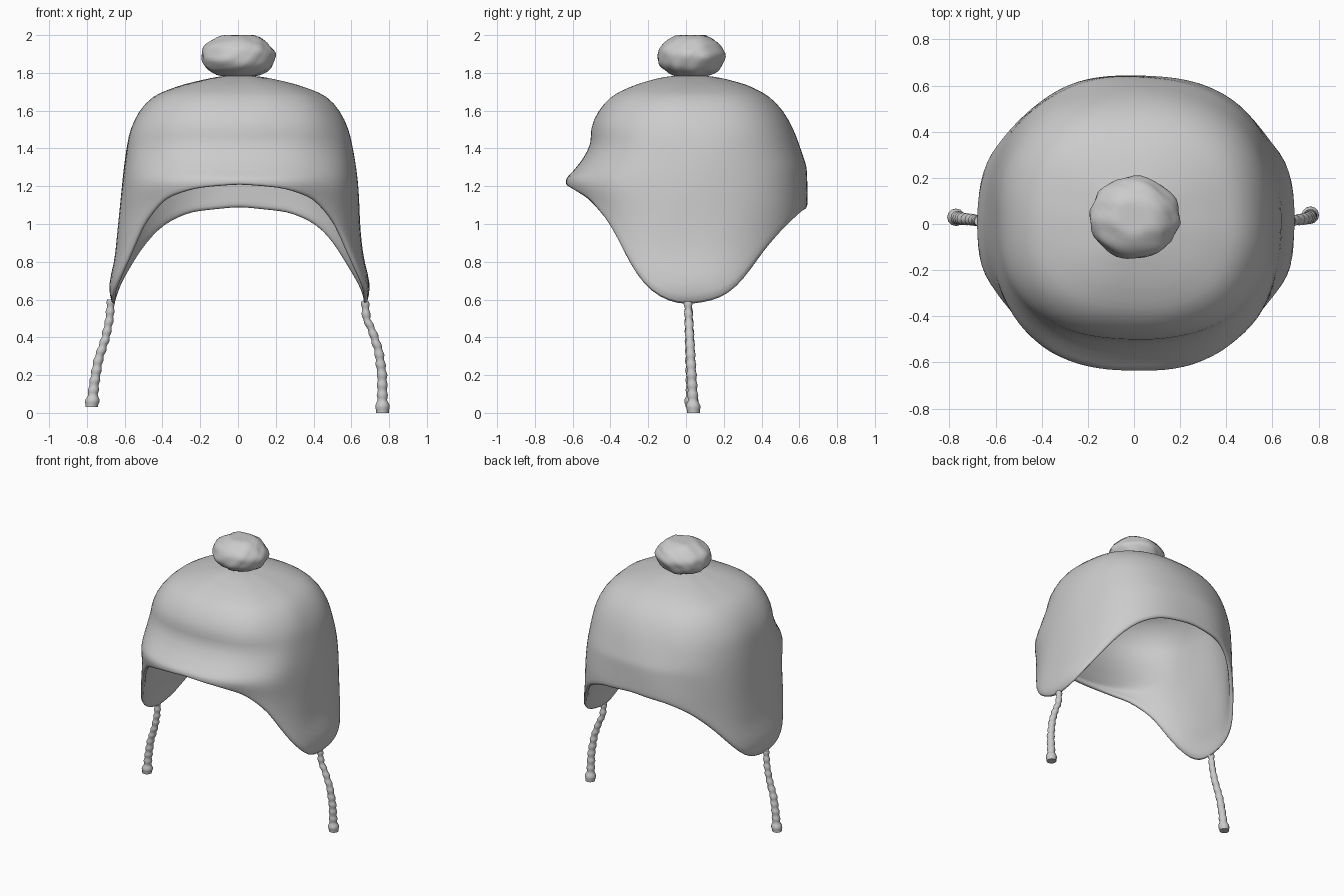
import bpy, bmesh, math
from mathutils import Vector

cube = bpy.data.objects.get("Cube")
if cube:
    bpy.data.objects.remove(cube)

wool = bpy.data.materials.new("light grey wool")
wool.use_nodes = True
grey = (0.6, 0.6, 0.6, 1)
wool.diffuse_color = grey
wool.node_tree.nodes["Principled BSDF"].inputs["Base Color"].default_value = grey


def lookup(table, v):
    """Piecewise linear interpolation through ascending (key, value) pairs."""
    if v <= table[0][0]:
        return table[0][1]
    for (a, fa), (b, fb) in zip(table, table[1:]):
        if v <= b:
            return fa + (fb - fa) * (v - a) / (b - a)
    return table[-1][1]


def ripple(x, y, z):
    """Smooth unevenness between -1 and 1."""
    return math.sin(x + 1.3 * y + 0.5) * math.cos(1.2 * z - 0.7 * x) * math.cos(y - 0.6 * z + 1)


def make_object(name, bm):
    bmesh.ops.recalc_face_normals(bm, faces=bm.faces)
    for f in bm.faces:
        f.smooth = True
    mesh = bpy.data.meshes.new(name)
    bm.to_mesh(mesh)
    bm.free()
    mesh.materials.append(wool)
    ob = bpy.data.objects.new(name, mesh)
    bpy.context.collection.objects.link(ob)
    return ob


# Half sizes by height: sideways, forward and backward
SIDE = [(0.56, 0.675), (0.63, 0.705), (0.7, 0.695), (0.8, 0.66), (1.0, 0.64), (1.2, 0.625),
        (1.4, 0.6), (1.5, 0.58), (1.6, 0.535), (1.68, 0.46), (1.74, 0.3), (1.78, 0.12)]
FRONT = [(0.56, 0.56), (1.1, 0.6), (1.2, 0.64), (1.24, 0.64), (1.28, 0.6), (1.34, 0.55),
         (1.43, 0.495), (1.5, 0.51), (1.6, 0.47), (1.68, 0.4), (1.74, 0.27), (1.78, 0.12)]
BACK = [(0.56, 0.62), (1.1, 0.645), (1.3, 0.635), (1.4, 0.605), (1.5, 0.57), (1.6, 0.52),
        (1.68, 0.44), (1.74, 0.32), (1.78, 0.16)]
# Hem height by angle, from the front (0) round to the back (180)
HEM = [(0, 1.21), (20, 1.19), (38, 1.13), (52, 1.0), (62, 0.82), (72, 0.66), (82, 0.585),
       (92, 0.562), (108, 0.61), (117, 0.72), (128, 0.86), (140, 0.98), (155, 1.06), (180, 1.09)]


def hat_point(angle, z):
    dx, dy = math.sin(angle), -math.cos(angle)
    a = lookup(SIDE, z)
    b = lookup(FRONT if dy < 0 else BACK, z)
    r = (abs(dx / a) ** 2.45 + abs(dy / b) ** 2.45) ** (-1 / 2.45)
    # gentle unevenness of the cloth
    r += 0.008 * ripple(dx * 4, dy * 4, z * 6)
    return Vector((r * dx + 0.008, r * dy, z))


# Hat shell with ear flaps
SEGMENTS = 48
UPPER = [1.78, 1.765, 1.74, 1.71, 1.68, 1.6, 1.5, 1.43, 1.34]
LOWER = 7
bm = bmesh.new()
crown = bm.verts.new((0, 0.02, 1.79))
columns = []
for i in range(SEGMENTS):
    ang = 2 * math.pi * i / SEGMENTS
    deg = math.degrees(ang)
    hem = lookup(HEM, min(deg, 360 - deg))
    heights = UPPER + [UPPER[-1] + (hem - UPPER[-1]) * k / LOWER for k in range(1, LOWER + 1)]
    columns.append([bm.verts.new(hat_point(ang, z)) for z in heights])
for i, col in enumerate(columns):
    nxt = columns[(i + 1) % SEGMENTS]
    bm.faces.new((crown, col[0], nxt[0]))
    for j in range(len(col) - 1):
        bm.faces.new((col[j], col[j + 1], nxt[j + 1], nxt[j]))
hat = make_object("hat_shell", bm)
thick = hat.modifiers.new("cloth thickness", "SOLIDIFY")
thick.thickness = 0.03
thick.offset = -1
sub = hat.modifiers.new("soften", "SUBSURF")
sub.levels = sub.render_levels = 1

# Lumpy pompom, flattened below and on top
bm = bmesh.new()
bmesh.ops.create_icosphere(bm, subdivisions=4, radius=1)
for v in bm.verts:
    n = v.co.normalized()
    p = n * (1 + 0.05 * ripple(n.x * 5, n.y * 5, n.z * 5))
    z = max(-0.86, min(0.92, p.z))
    v.co = (p.x * 0.195, 0.027 + p.y * 0.178, 1.888 + z * 0.122)
make_object("pompom", bm)


# Braided tie cords
def cord(name, path, y0, y1):
    sides, rings = 12, 44
    top, end = path[-1][0], path[0][0]
    bm = bmesh.new()
    loops = []
    for k in range(rings + 1):
        t = k / rings
        z = top + (end - top) * t
        x = lookup(path, z)
        y = y0 + (y1 - y0) * t
        r = 0.02 + 0.008 * t + 0.003 * math.sin(t * 11 * 2 * math.pi)
        r += 0.011 * max(0, 1 - abs(t - 0.96) / 0.08)
        loop = []
        for s in range(sides):
            a = 2 * math.pi * s / sides
            loop.append(bm.verts.new((x + r * math.cos(a), y + r * math.sin(a), z)))
        loops.append(loop)
    for a, b in zip(loops, loops[1:]):
        for s in range(sides):
            q = (s + 1) % sides
            bm.faces.new((a[s], a[q], b[q], b[s]))
    bm.faces.new(loops[0])
    bm.faces.new(loops[-1])
    ob = make_object(name, bm)
    bpy.context.view_layer.objects.active = ob
    ob.select_set(True)
    bpy.ops.object.shade_smooth_by_angle(angle=math.radians(50))
    ob.select_set(False)


cord("left_cord", [(0, 0.765), (0.2, 0.763), (0.33, 0.745), (0.43, 0.712), (0.5, 0.68), (0.59, 0.672)],
     0.01, 0.04)
cord("right_cord", [(0.03, -0.775), (0.15, -0.762), (0.28, -0.74), (0.4, -0.7), (0.5, -0.68), (0.6, -0.672)],
     0.012, 0.03)
